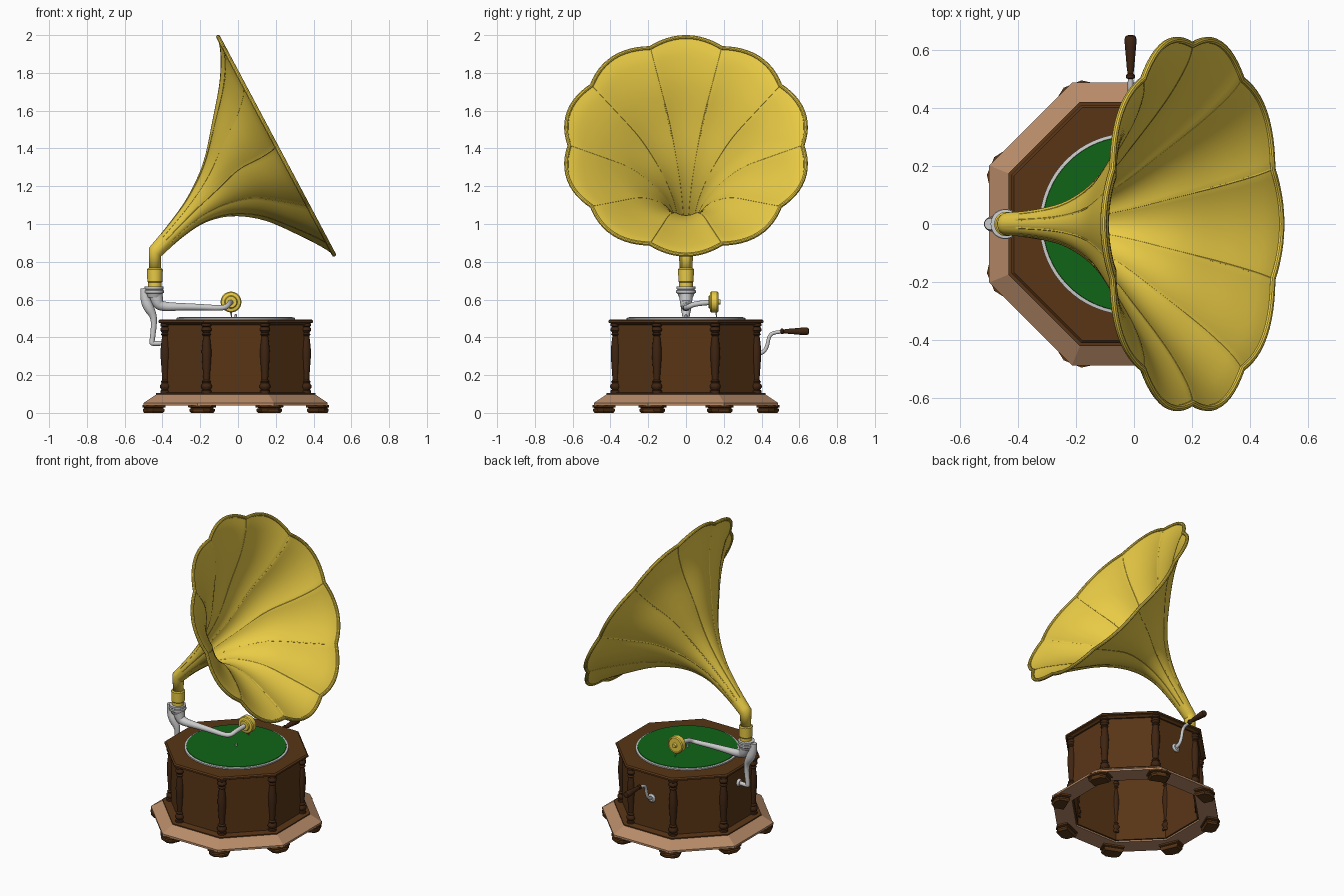
import bpy, bmesh, math
from mathutils import Vector, Matrix

if "Cube" in bpy.data.objects:
    bpy.data.objects.remove(bpy.data.objects["Cube"])

CX = -0.012                       # cabinet axis
A8 = math.cos(math.pi / 8)


def mat(name, rgb):
    m = bpy.data.materials.new(name)
    m.diffuse_color = (*rgb, 1)
    m.use_nodes = True
    m.node_tree.nodes["Principled BSDF"].inputs["Base Color"].default_value = m.diffuse_color
    return m


GOLD = mat("brass", (0.82, 0.6, 0.06))
WOOD = mat("dark_wood", (0.1, 0.036, 0.008))
TURNED = mat("turned_wood", (0.05, 0.018, 0.006))
LIGHT = mat("light_wood", (0.48, 0.26, 0.14))
FELT = mat("green_felt", (0.005, 0.13, 0.008))


def finish(ob, m=None, angle=35):
    if m:
        ob.data.materials.append(m)
    bpy.ops.object.select_all(action='DESELECT')
    ob.select_set(True)
    bpy.context.view_layer.objects.active = ob
    if ob.type == 'CURVE':
        bpy.ops.object.convert(target='MESH')
    if angle:
        bpy.ops.object.shade_smooth_by_angle(angle=math.radians(angle))
    return bpy.context.view_layer.objects.active


def loft(name, rings, m=None, angle=35, caps=False, closed=False):
    """Skin a list of equal-length closed rings."""
    bm = bmesh.new()
    vs = [[bm.verts.new(p) for p in r] for r in rings]
    n = len(vs[0])
    pairs = list(zip(vs, vs[1:])) + ([(vs[-1], vs[0])] if closed else [])
    for a, b in pairs:
        for i in range(n):
            j = (i + 1) % n
            bm.faces.new((a[i], a[j], b[j], b[i]))
    if caps:
        bm.faces.new(vs[0][::-1])
        bm.faces.new(vs[-1])
    bmesh.ops.recalc_face_normals(bm, faces=bm.faces)
    me = bpy.data.meshes.new(name)
    bm.to_mesh(me)
    bm.free()
    ob = bpy.data.objects.new(name, me)
    bpy.context.collection.objects.link(ob)
    return finish(ob, m, angle)


def lathe(name, prof, loc, m=None, n=32, axis='Z', caps=True, closed=False):
    rot = Matrix.Rotation(-math.pi / 2, 3, 'X') if axis == 'Y' else Matrix.Identity(3)
    rings = [[Vector(loc) + rot @ Vector((r * math.cos(2 * math.pi * i / n),
                                          r * math.sin(2 * math.pi * i / n), z))
              for i in range(n)] for r, z in prof]
    return loft(name, rings, m, 35, caps, closed)


def octagon(name, prof, m, caps=True, closed=False):
    """Octagonal turning; profile uses apothem, z."""
    rings = [[(CX + a / A8 * math.cos((i + .5) * math.pi / 4),
               a / A8 * math.sin((i + .5) * math.pi / 4), z) for i in range(8)] for a, z in prof]
    return loft(name, rings, m, 0, caps, closed)


def tube(name, pts, m=None, cyclic=False, res=5):
    """Round tube through (x, y, z, radius) points."""
    cu = bpy.data.curves.new(name, 'CURVE')
    cu.dimensions = '3D'
    cu.bevel_depth, cu.bevel_resolution, cu.use_fill_caps = 1, res, True
    sp = cu.splines.new('POLY' if cyclic else 'NURBS')
    sp.points.add(len(pts) - 1)
    for p, q in zip(sp.points, pts):
        p.co, p.radius = (*q[:3], 1), q[3]
    sp.use_cyclic_u = cyclic
    if not cyclic:
        sp.order_u, sp.use_endpoint_u, sp.resolution_u = 3, True, 6
    ob = bpy.data.objects.new(name, cu)
    bpy.context.collection.objects.link(ob)
    return finish(ob, m)


# Cabinet: open-bottomed octagonal box, sloped plinth, top board
octagon("cabinet_walls", [(.375, .05), (.375, .475), (.36, .475), (.36, .05)], WOOD, False, True)
octagon("plinth", [(.37, .04), (.487, .04), (.487, .053), (.42, .098), (.37, .098)], LIGHT, False, True)
octagon("plinth_top_trim", [(.37, .096), (.421, .096), (.421, .104), (.37, .108)], WOOD, False, True)
octagon("top_board", [(.385, .466), (.394, .474), (.41, .478), (.41, .488), (.402, .495)], WOOD)

# Corner columns and feet
COL = [(.027, .1), (.027, .118), (.02, .122), (.029, .135), (.029, .145), (.02, .158), (.024, .165),
       (.017, .175), (.019, .21), (.025, .29), (.026, .33), (.021, .38), (.017, .408), (.024, .414),
       (.018, .424), (.027, .436), (.027, .446), (.02, .456), (.027, .46), (.027, .472)]
for i in range(8):
    a = (i + .5) * math.pi / 4
    c, s = math.cos(a), math.sin(a)
    lathe(f"column_{i + 1}", COL, (CX + .403 * c, .403 * s, 0), TURNED, 16)
    rings = []
    for w, d, z in [(.052, .038, 0), (.06, .044, .01), (.06, .044, .02), (.05, .036, .026),
                    (.066, .046, .03), (.066, .046, .042)]:
        corners = [(-d, -w), (d * .5, -w), (d, -w * .5), (d, w * .5), (d * .5, w), (-d, w)]
        rings.append([(CX + (.476 + x) * c - y * s, (.476 + x) * s + y * c, z) for x, y in corners])
    loft(f"foot_{i + 1}", rings, WOOD, 0, True)

# Turntable
lathe("turntable", [(.3, .49), (.314, .493), (.314, .503), (.302, .505)], (CX, 0, 0), None, 64)
lathe("turntable_felt", [(.303, .503), (.301, .508)], (CX, 0, 0), FELT, 64)
lathe("spindle", [(.007, .5), (.007, .518), (.003, .523)], (CX, 0, 0), None, 12)

# Horn: (top x, z, bottom x, z) of each cross-section
SEC = [(-.468, .873, -.41, .83), (-.36, 1.005, -.3, .928), (-.26, 1.15, -.175, 1.01),
       (-.18, 1.33, -.03, 1.044), (-.13, 1.56, .14, 1.022), (-.095, 1.75, .32, .945),
       (-.09, 1.9, .45, .878), (-.105, 1.99, .508, .838)]


def section(t):
    """Catmull-Rom interpolation of the sections."""
    i = min(int(t), len(SEC) - 2)
    f = t - i
    p = [SEC[max(0, min(len(SEC) - 1, i + k))] for k in (-1, 0, 1, 2)]
    return [.5 * (2 * b + (c - a) * f + (2 * a - 5 * b + 4 * c - d) * f * f
                  + (3 * b - a - 3 * c + d) * f ** 3) for a, b, c, d in zip(*p)]


def horn_ring(sec, k, n=120):
    tx, tz, bx, bz = sec
    c = Vector(((tx + bx) / 2, 0, (tz + bz) / 2))
    u = Vector(((tx - bx) / 2, 0, (tz - bz) / 2))
    out = []
    for i in range(n):
        th = 2 * math.pi * i / n
        m = 1 - k * (1 - abs(math.cos(5 * th)))     # ten petals
        out.append(c + m * (u * math.cos(th) + Vector((0, u.length * math.sin(th), 0))))
    return out


STEPS = 35
rings = [horn_ring(section(7 * j / STEPS), .055 * (j / STEPS) ** .5) for j in range(STEPS + 1)]
horn = loft("horn", [horn_ring((-.469, .75, -.411, .75), 0)] + rings, GOLD, 40)
sol = horn.modifiers.new("thickness", 'SOLIDIFY')
sol.thickness, sol.offset = .006, 0
tube("horn_rim", [(*p, .011) for p in rings[-1]], GOLD, True, 3)
for k in range(10):
    tube(f"horn_seam_{k + 1}", [(*r[6 + 12 * k], .0045) for r in rings[3::2]], GOLD, False, 1)
lathe("horn_collar", [(.036, .66), (.036, .69), (.04, .695), (.042, .76), (.036, .766), (.03, .766)],
      (-.44, 0, 0), GOLD)

# Support bracket and tonearm
lathe("bracket_ring", [(.036, .61), (.045, .632), (.052, .636), (.052, .648), (.046, .652),
                       (.05, .656), (.05, .668), (.036, .67)], (-.444, 0, 0))
tube("support_bracket", [(-.38, 0, .37, .013), (-.455, 0, .365, .013), (-.456, 0, .375, .014),
                         (-.446, 0, .45, .015), (-.445, 0, .51, .018), (-.475, 0, .56, .03),
                         (-.495, 0, .61, .025), (-.496, 0, .66, .02)])
lathe("bracket_flange", [(.026, 0), (.026, .3)][:1] + [(.022, .01)], (CX - .375, 0, .37)).rotation_euler = (0, 0, 0)
bpy.data.objects.remove(bpy.data.objects["bracket_flange"])
tube("bracket_foot", [(-.375, 0, .37, .026), (-.39, 0, .37, .026), (-.402, 0, .37, .02)])
tube("tonearm", [(-.435, 0, .645, .036), (-.432, 0, .59, .034), (-.405, 0, .562, .026),
                 (-.3, 0, .562, .02), (-.2, 0, .56, .017), (-.1, 0, .555, .015),
                 (-.06, .01, .56, .014), (-.045, .05, .58, .014), (-.038, .13, .585, .014)])
lathe("soundbox", [(.03, .118), (.034, .125), (.05, .128), (.055, .134), (.055, .165), (.05, .172),
                   (.046, .172), (.044, .168), (.015, .168), (.012, .182)], (-.037, 0, .587), GOLD, 40, 'Y')
tube("needle", [(-.037, .16, .54, .006), (-.037, .16, .525, .005), (-.034, .162, .508, .002)])

# Winding crank on the back
lathe("crank_flange", [(.028, .37), (.028, .38), (.018, .388)], (CX, 0, .31), None, 24, 'Y')
tube("crank_arm", [(CX, .37, .31, .011), (CX, .405, .315, .011), (CX, .43, .35, .01),
                   (CX, .44, .41, .01), (CX, .47, .428, .01), (CX, .52, .43, .009)])
lathe("crank_handle", [(.01, .5), (.015, .503), (.015, .513), (.01, .518), (.013, .54), (.019, .61),
                       (.021, .635), (.017, .648), (.008, .651)], (CX, 0, .432), TURNED, 24, 'Y')
